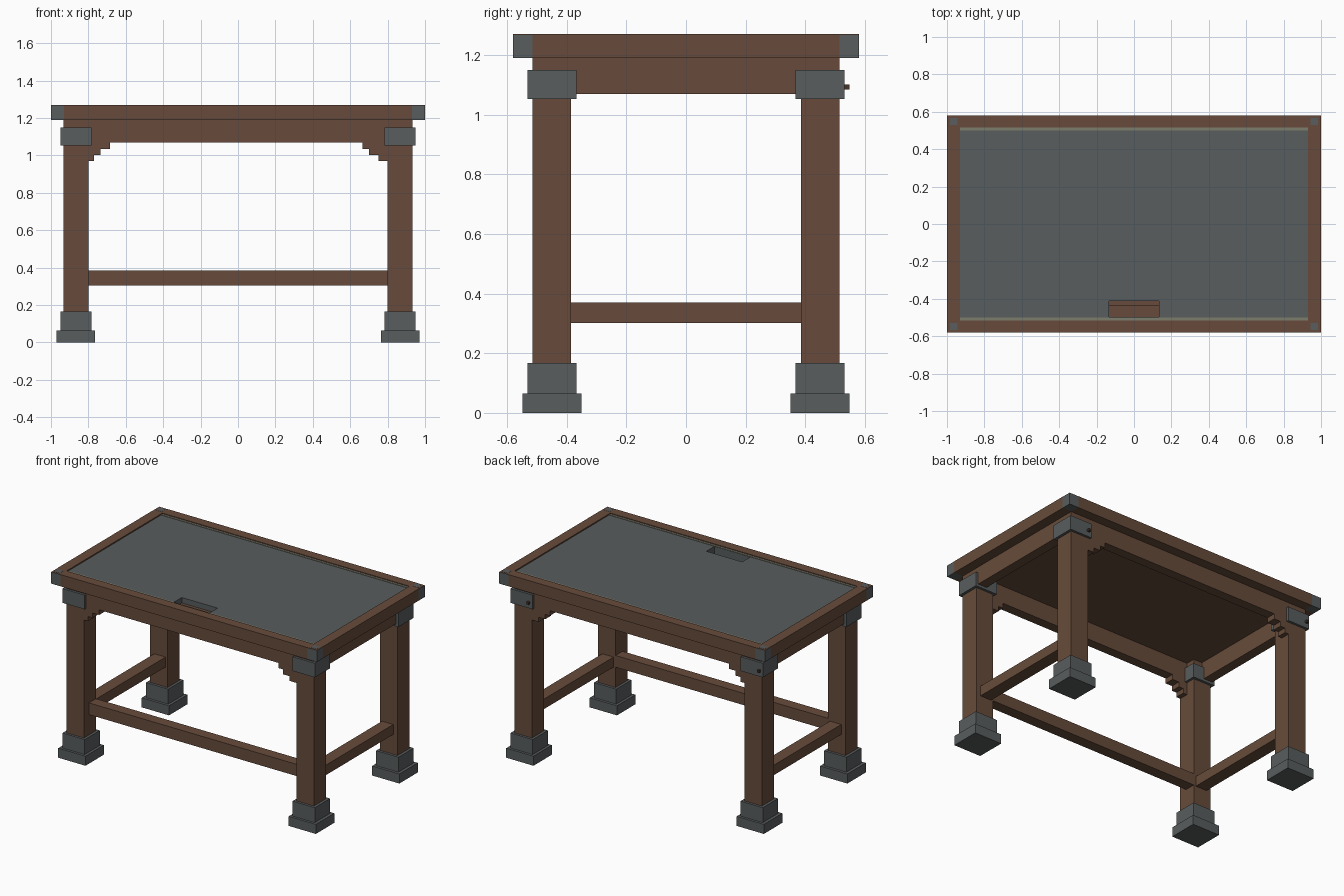
import bpy, bmesh
from mathutils import Vector

if "Cube" in bpy.data.objects:
    bpy.data.objects.remove(bpy.data.objects["Cube"])


def material(name, rgb):
    m = bpy.data.materials.new(name)
    m.diffuse_color = (*rgb, 1)
    m.use_nodes = True
    m.node_tree.nodes["Principled BSDF"].inputs["Base Color"].default_value = m.diffuse_color
    return m


WOOD = material("brown wood", (0.135, 0.071, 0.043))
METAL = material("dark grey metal", (0.098, 0.109, 0.112))
TRIM = material("pale trim", (0.20, 0.20, 0.15))
BOLT = material("dark brown bolt", (0.065, 0.034, 0.022))


def box(name, x, y, z, mat):
    """Box from (min, max) pairs, in any order."""
    lo = Vector([min(a) for a in (x, y, z)])
    hi = Vector([max(a) for a in (x, y, z)])
    bm = bmesh.new()
    bmesh.ops.create_cube(bm, size=1)
    for v in bm.verts:
        v.co = Vector([(lo[i] + hi[i]) / 2 + v.co[i] * (hi[i] - lo[i]) for i in range(3)])
    mesh = bpy.data.meshes.new(name)
    bm.to_mesh(mesh)
    bm.free()
    mesh.materials.append(mat)
    ob = bpy.data.objects.new(name, mesh)
    bpy.context.collection.objects.link(ob)
    return ob


# Legs with stepped feet, metal collars and capped tabletop corners
for sx, side in ((-1, "left"), (1, "right")):
    for sy, end in ((-1, "front"), (1, "back")):
        tag = f"{end}_{side}"

        def corner(name, x, y, z, mat):
            box(f"{tag}_{name}", [sx * a for a in x], [sy * a for a in y], z, mat)

        corner("leg", (0.80, 0.932), (0.385, 0.515), (0.05, 1.19), WOOD)
        corner("foot_base", (0.765, 0.97), (0.35, 0.548), (0, 0.065), METAL)
        corner("foot_block", (0.783, 0.95), (0.368, 0.531), (0.065, 0.167), METAL)
        corner("collar", (0.783, 0.95), (0.368, 0.531), (1.053, 1.15), METAL)
        corner("corner_cap", (0.93, 1.0), (0.515, 0.581), (1.19, 1.268), METAL)
        corner("cap_inlay", (0.93, 0.999), (0.515, 0.58), (1.268, 1.27), WOOD)
        corner("cap_stud", (0.945, 0.985), (0.528, 0.568), (1.27, 1.271), METAL)

# Tabletop frame, aprons and stepped brackets
for s, end in ((-1, "front"), (1, "back")):
    box(f"{end}_top_rail", (-0.93, 0.93), (s * 0.515, s * 0.581), (1.19, 1.27), WOOD)
    box(f"{end}_apron", (-0.80, 0.80), (s * 0.45, s * 0.515), (1.07, 1.19), WOOD)
    box(f"{end}_trim_strip", (-0.93, 0.93), (s * 0.50, s * 0.515), (1.21, 1.265), TRIM)
    for xl, xr, z0, z1 in ((-0.685, 0.665, 1.035, 1.07),
                           (-0.735, 0.70, 1.002, 1.035),
                           (-0.77, 0.75, 0.97, 1.002)):
        box(f"{end}_left_step", (-0.80, xl), (s * 0.45, s * 0.515), (z0, z1), WOOD)
        box(f"{end}_right_step", (xr, 0.80), (s * 0.45, s * 0.515), (z0, z1), WOOD)
for s, side in ((-1, "left"), (1, "right")):
    box(f"{side}_top_rail", (s * 0.93, s * 1.0), (-0.515, 0.515), (1.19, 1.27), WOOD)
    box(f"{side}_apron", (s * 0.865, s * 0.932), (-0.385, 0.385), (1.07, 1.19), WOOD)
    box(f"{side}_stretcher", (s * 0.815, s * 0.90), (-0.385, 0.385), (0.302, 0.37), WOOD)
box("front_stretcher", (-0.80, 0.80), (-0.46, -0.385), (0.305, 0.385), WOOD)

# Writing surface with a slot cut near the front edge
box("top_board", (-0.93, 0.93), (-0.515, 0.515), (1.19, 1.21), WOOD)
panel = box("writing_surface", (-0.93, 0.93), (-0.50, 0.50), (1.21, 1.262), METAL)
cutter = box("slot_cutter", (-0.135, 0.135), (-0.498, -0.412), (1.15, 1.35), WOOD)
cutter.hide_render = True
cutter.hide_viewport = True
cut = panel.modifiers.new("slot", "BOOLEAN")
cut.operation = "DIFFERENCE"
cut.solver = "EXACT"
cut.object = cutter
box("slot_ledge", (-0.135, 0.135), (-0.435, -0.412), (1.21, 1.225), WOOD)

# Bolts on the back collars
for x in (-0.925, 0.81):
    box("collar_bolt", (x - 0.008, x + 0.008), (0.53, 0.548), (1.085, 1.101), BOLT)
